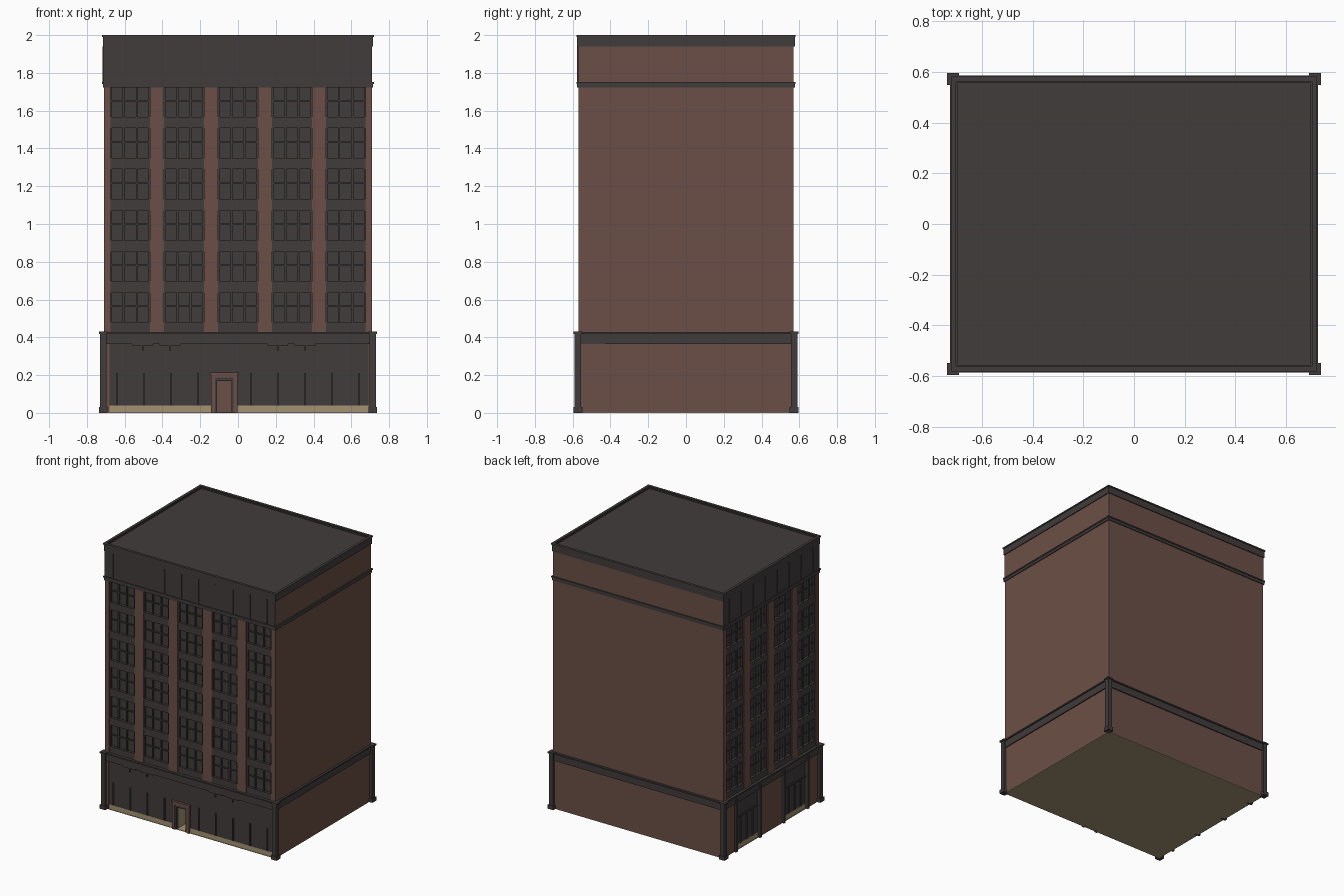
import bpy, bmesh

if "Cube" in bpy.data.objects:
    bpy.data.objects.remove(bpy.data.objects["Cube"])

def mat(name, rgb):
    m = bpy.data.materials.new(name)
    m.diffuse_color = (*rgb, 1)
    m.use_nodes = True
    m.node_tree.nodes["Principled BSDF"].inputs["Base Color"].default_value = m.diffuse_color
    return m

DARK = mat("charcoal", (0.054, 0.045, 0.045))
BRICK = mat("brown_brick", (0.147, 0.078, 0.061))
CREAM = mat("cream_stone", (0.366, 0.287, 0.17))

X, Y = 0.71, 0.57            # half sizes of the body
PITCH, BAY = 0.2855, 0.21    # bay spacing and bay width

def boxes(name, material, items):
    """One object from boxes given as (x0, x1, y0, y1, z0, z1)."""
    bm = bmesh.new()
    for x0, x1, y0, y1, z0, z1 in items:
        r = bmesh.ops.create_cube(bm, size=1)
        for v in r["verts"]:
            v.co = ((x0 + x1) / 2 + v.co.x * (x1 - x0),
                    (y0 + y1) / 2 + v.co.y * (y1 - y0),
                    (z0 + z1) / 2 + v.co.z * (z1 - z0))
    me = bpy.data.meshes.new(name)
    bm.to_mesh(me)
    bm.free()
    me.materials.append(material)
    ob = bpy.data.objects.new(name, me)
    bpy.context.collection.objects.link(ob)
    return ob

# Facade mappings: u along the wall, d = depth inwards from the wall face
def front(u0, u1, d0, d1, z0, z1):
    return (u0, u1, -Y + d0, -Y + d1, z0, z1)

def left(u0, u1, d0, d1, z0, z1):
    return (-X + d0, -X + d1, u0, u1, z0, z1)

def ring(out, z0, z1, t=0.04):
    """Band running round all four walls."""
    a, b = X + out, Y + out
    return [(-a, a, -b, -b + t, z0, z1), (-a, a, b - t, b, z0, z1),
            (-a, -a + t, -b + t, b - t, z0, z1), (a - t, a, -b + t, b - t, z0, z1)]

# Main masses
boxes("upper_body", BRICK, [(-X + 0.025, X, -Y + 0.025, Y, 0.40, 1.73),
                            (-X, X, -Y, Y, 1.73, 1.96)])
boxes("lower_body", BRICK, [(-X + 0.02, X, -Y + 0.13, Y, 0.004, 0.40)])
boxes("floor_slab", CREAM, [(-X, X, -Y, Y, 0, 0.004)])
boxes("roof", DARK, [(-X, X, -Y, Y, 1.96, 1.985)])

# Cornices and belt courses
boxes("top_cornice", DARK, ring(0.006, 1.94, 1.994, 0.02) + ring(0.011, 1.99, 2.0, 0.02))
boxes("attic_belt", DARK, ring(0.006, 1.722, 1.748) + ring(0.010, 1.742, 1.752))
boxes("base_belt", DARK, ring(0.008, 0.365, 0.42) + ring(0.016, 0.418, 0.428))

# Corner posts with foot and cap
posts = []
for sx in (-1, 1):
    for sy in (-1, 1):
        for grow, z0, z1 in ((0, 0, 0.42), (0.006, 0, 0.03), (0.006, 0.418, 0.43)):
            cx, cy, h = sx * 0.714, sy * 0.572, 0.017 + grow
            posts.append((cx - h, cx + h, cy - h, cy + h, z0, z1))
boxes("corner_posts", DARK, posts)

# Window bays, piers and attic on the two street facades
def facade(label, place, half, n):
    centres = [(i - (n - 1) / 2) * PITCH for i in range(n)]
    edges = [-half] + [c + s * BAY / 2 for c in centres for s in (-1, 1)] + [half]
    boxes(label + "_piers", BRICK, [place(a, b, 0, 0.03, 0.40, 1.73)
                                    for a, b in zip(edges[::2], edges[1::2])])
    glass, frame, spandrel, attic = [], [], [], []
    rows, z_lo, z_hi = 6, 0.42, 1.725
    step = (z_hi - z_lo) / rows
    for c in centres:
        a, b = c - BAY / 2, c + BAY / 2
        glass.append(place(a, b, 0.02, 0.027, z_lo, z_hi))
        for u in (a + 0.005, c - 0.035, c + 0.035, b - 0.005):
            frame.append(place(u - 0.005, u + 0.005, 0.008, 0.022, z_lo, z_hi))
        for r in range(rows):
            z = z_lo + r * step
            spandrel.append(place(a, b, 0.005, 0.022, z, z + 0.055))
            spandrel.append(place(a, b, 0.001, 0.022, z + 0.048, z + 0.058))
            frame.append(place(a, b, 0.011, 0.022, z + 0.14, z + 0.148))
        for s in (-1, 1):
            u = c + s * PITCH / 4
            attic.append(place(u - 0.005, u + 0.005, -0.007, 0, 1.75, 1.94))
    attic.append(place(-half, half, -0.003, 0.0, 1.75, 1.94))
    boxes(label + "_window_panes", DARK, glass)
    boxes(label + "_window_frames", DARK, frame)
    boxes(label + "_spandrels", DARK, spandrel)
    boxes(label + "_attic_panels", DARK, attic)
    return centres

front_c = facade("front", front, X, 5)
left_c = facade("left", left, Y, 4)

# Front shopfront, open at the entrance
D0, D1 = -0.115, -0.03
boxes("shopfront_wall", DARK, [front(-X + 0.01, D0, 0.004, 0.14, 0.04, 0.40),
                               front(D1, X, 0.004, 0.14, 0.04, 0.40),
                               front(D0, D1, 0.004, 0.14, 0.18, 0.40)])
boxes("shopfront_plinth", CREAM, [front(-X + 0.01, D0, 0.002, 0.14, 0.004, 0.04),
                                  front(D1, X - 0.002, 0.002, 0.14, 0.004, 0.04)])
boxes("right_return_wall", BRICK, [(X - 0.02, X + 0.001, -Y, -Y + 0.14, 0.004, 0.40)])
bars = []
for c in front_c:
    for s in (-1, 1):
        u = c + s * PITCH / 4
        if abs(u + 0.07) > 0.03:
            bars.append(front(u - 0.004, u + 0.004, -0.004, 0.006, 0.04, 0.21))
for u in (-0.505, -0.36, 0.21, 0.355):          # sign rails and hangers
    bars.append(front(u - 0.055, u + 0.055, -0.006, 0.006, 0.357, 0.364))
    bars.append(front(u - 0.004, u + 0.004, -0.004, 0.006, 0.33, 0.36))
boxes("shopfront_bars", DARK, bars)

# Entrance: brown surround, dark inner trim, cream reveals, recessed door
boxes("door_surround", BRICK, [front(-0.143, -0.122, -0.01, 0.02, 0, 0.20),
                               front(-0.023, -0.002, -0.01, 0.02, 0, 0.20),
                               front(-0.143, -0.002, -0.01, 0.02, 0.187, 0.205),
                               front(-0.15, 0.005, -0.014, 0.02, 0.203, 0.213)])
boxes("door_trim", DARK, [front(-0.122, -0.111, -0.004, 0.02, 0, 0.187),
                          front(-0.034, -0.023, -0.004, 0.02, 0, 0.187),
                          front(-0.122, -0.023, -0.004, 0.02, 0.17, 0.187)])
boxes("door_reveals", CREAM, [front(-0.116, -0.112, 0.02, 0.128, 0.004, 0.18),
                              front(-0.033, -0.029, 0.02, 0.128, 0.004, 0.18)])
boxes("door", BRICK, [front(-0.113, -0.032, 0.12, 0.13, 0.004, 0.18)])

# Left side base: brick bays alternating with shop windows
u = left_c
boxes("left_base_wall", BRICK, [left(a, b, 0, 0.03, 0.004, 0.40)
                                for a, b in ((-Y, u[0]), (u[1], u[2]), (u[3], Y))])
boxes("left_base_pilasters", DARK, [left(c - 0.01, c + 0.01, -0.015, 0.03, 0, 0.40) for c in u])
wall, sill = [], []
for a, b in ((u[0], u[1]), (u[2], u[3])):
    wall.append(left(a, b, 0.008, 0.03, 0.04, 0.40))
    sill.append(left(a, b, 0.004, 0.03, 0.004, 0.04))
    for k in range(1, 4):
        m = a + (b - a) * k / 4
        wall.append(left(m - 0.004, m + 0.004, 0, 0.01, 0.04, 0.24))
    wall.append(left(a, b, 0, 0.01, 0.24, 0.25))
boxes("left_shop_windows", DARK, wall)
boxes("left_shop_sills", CREAM, sill)
